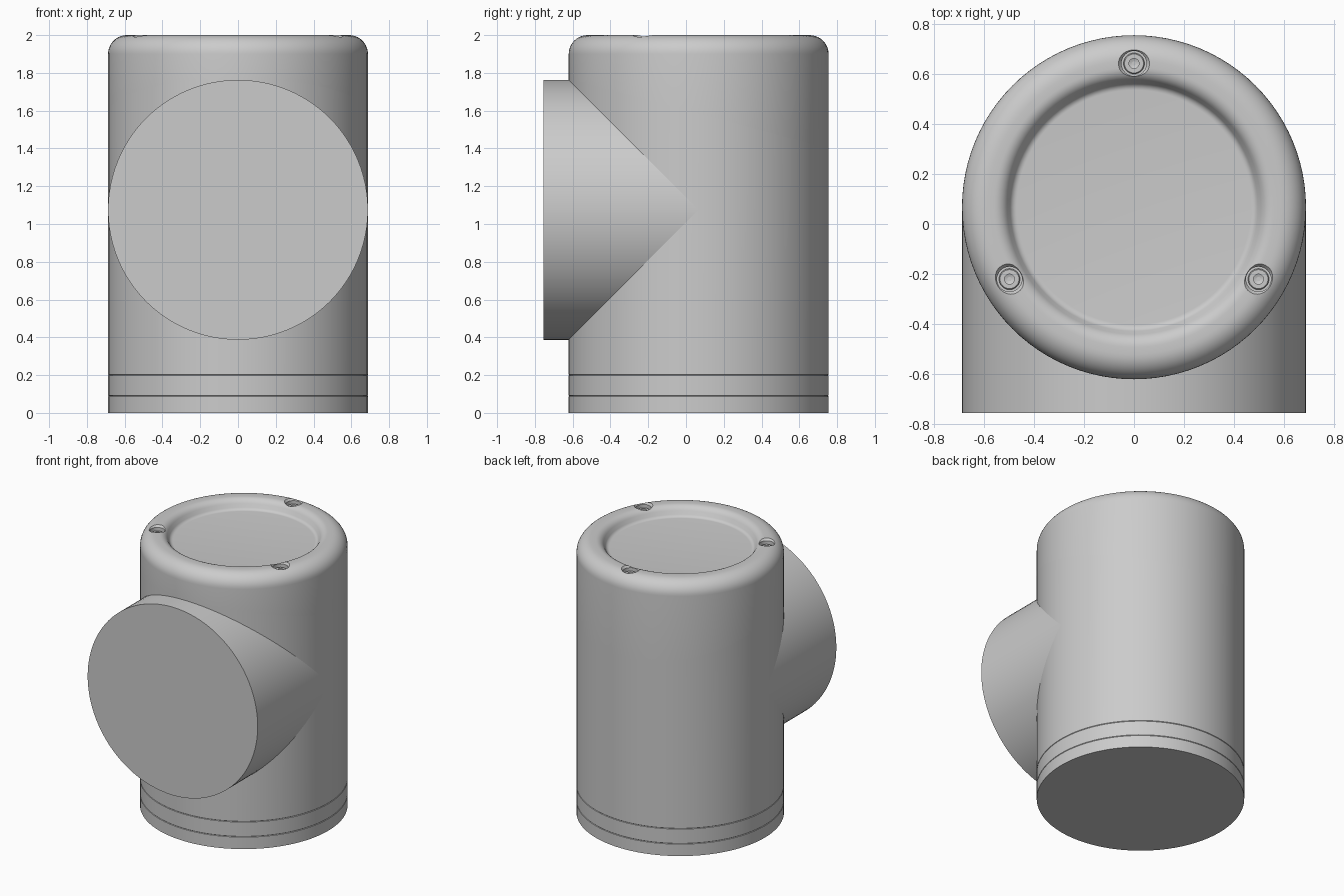
import bpy, bmesh
from math import sin, cos, pi, radians
from mathutils import Vector

if "Cube" in bpy.data.objects:
    bpy.data.objects.remove(bpy.data.objects["Cube"])

R, CY, SEG = 0.688, 0.067, 96


def finish(bm, name):
    bmesh.ops.recalc_face_normals(bm, faces=bm.faces[:])
    me = bpy.data.meshes.new(name)
    bm.to_mesh(me)
    bm.free()
    ob = bpy.data.objects.new(name, me)
    bpy.context.collection.objects.link(ob)
    return ob


def smooth(ob):
    bpy.ops.object.select_all(action='DESELECT')
    ob.select_set(True)
    bpy.context.view_layer.objects.active = ob
    bpy.ops.object.shade_smooth_by_angle(angle=radians(35))


def lathe(profile, seg=SEG, x=0.0, y=CY):
    """Closed solid from a bottom-to-top (radius, z) profile."""
    bm = bmesh.new()
    rings = [[bm.verts.new((x + r * cos(2 * pi * i / seg), y + r * sin(2 * pi * i / seg), z))
              for i in range(seg)] for r, z in profile]
    for a, b in zip(rings, rings[1:]):
        for i in range(seg):
            j = (i + 1) % seg
            bm.faces.new((a[i], a[j], b[j], b[i]))
    bm.faces.new(rings[0][::-1])
    bm.faces.new(rings[-1])
    return bm


def slice_off(bm, keep_above):
    """Cut along the slanted seam and close the cut."""
    res = bmesh.ops.bisect_plane(bm, geom=bm.verts[:] + bm.edges[:] + bm.faces[:],
                                 plane_co=Vector((0, CY, 1.585)),
                                 plane_no=Vector((0, 0.37, 1.376)).normalized(),
                                 clear_inner=keep_above, clear_outer=not keep_above)
    edges = [e for e in res['geom_cut'] if isinstance(e, bmesh.types.BMEdge)]
    bmesh.ops.edgeloop_fill(bm, edges=edges)


# Base plate and collar with fine seams
c = 0.003
smooth(finish(lathe([(R, 0), (R, 0.09 - c), (R - c, 0.09)]), "base_plate"))
smooth(finish(lathe([(R - c, 0.09), (R, 0.09 + c), (R, 0.2 - c), (R - c, 0.2)]), "base_collar"))

# Main body below the slanted seam
bm = lathe([(R - c, 0.2), (R, 0.2 + c), (R, 1.9)])
slice_off(bm, False)
smooth(finish(bm, "main_body"))

# Cap with rounded rim and dished top
prof = [(R, 1.2)]
prof += [(R - 0.1 + 0.1 * cos(a), 1.9 + 0.1 * sin(a)) for a in [pi / 2 * i / 10 for i in range(11)]]
prof += [(0.56 - 0.06 * sin(a), 1.94 + 0.06 * cos(a)) for a in [pi / 3 * i / 6 for i in range(7)]]
prof += [(0.469 + 0.03 * sin(a), 1.962 - 0.03 * cos(a)) for a in [pi / 3 * (1 - i / 5) for i in range(6)]]
bm = lathe(prof)
slice_off(bm, True)
cap = finish(bm, "cap")

# Three screw holes around the rim, each with a socket screw
for k in range(3):
    a = radians(90 + 120 * k)
    x, y = 0.575 * cos(a), CY + 0.575 * sin(a)
    cutter = finish(lathe([(0.05, 1.945), (0.05, 1.985), (0.062, 2.0), (0.062, 2.05)], 32, x, y), "hole_cutter")
    mod = cap.modifiers.new("hole", 'BOOLEAN')
    mod.operation, mod.solver, mod.object = 'DIFFERENCE', 'EXACT', cutter
    bpy.context.view_layer.objects.active = cap
    bpy.ops.object.modifier_apply(modifier=mod.name)
    bpy.data.objects.remove(cutter)
    smooth(finish(lathe([(0.042, 1.93), (0.042, 1.962), (0.038, 1.966), (0.02, 1.966),
                         (0.02, 1.95), (0.006, 1.944)], 24, x, y), f"screw_{k + 1}"))
smooth(cap)

# Horizontal joint barrel facing the front
bm = bmesh.new()
bmesh.ops.create_cone(bm, cap_ends=True, segments=SEG, radius1=R, radius2=R, depth=0.755 + CY)
barrel = finish(bm, "joint_barrel")
barrel.rotation_euler = (pi / 2, 0, 0)
barrel.location = (0, (CY - 0.755) / 2, 1.075)
smooth(barrel)
